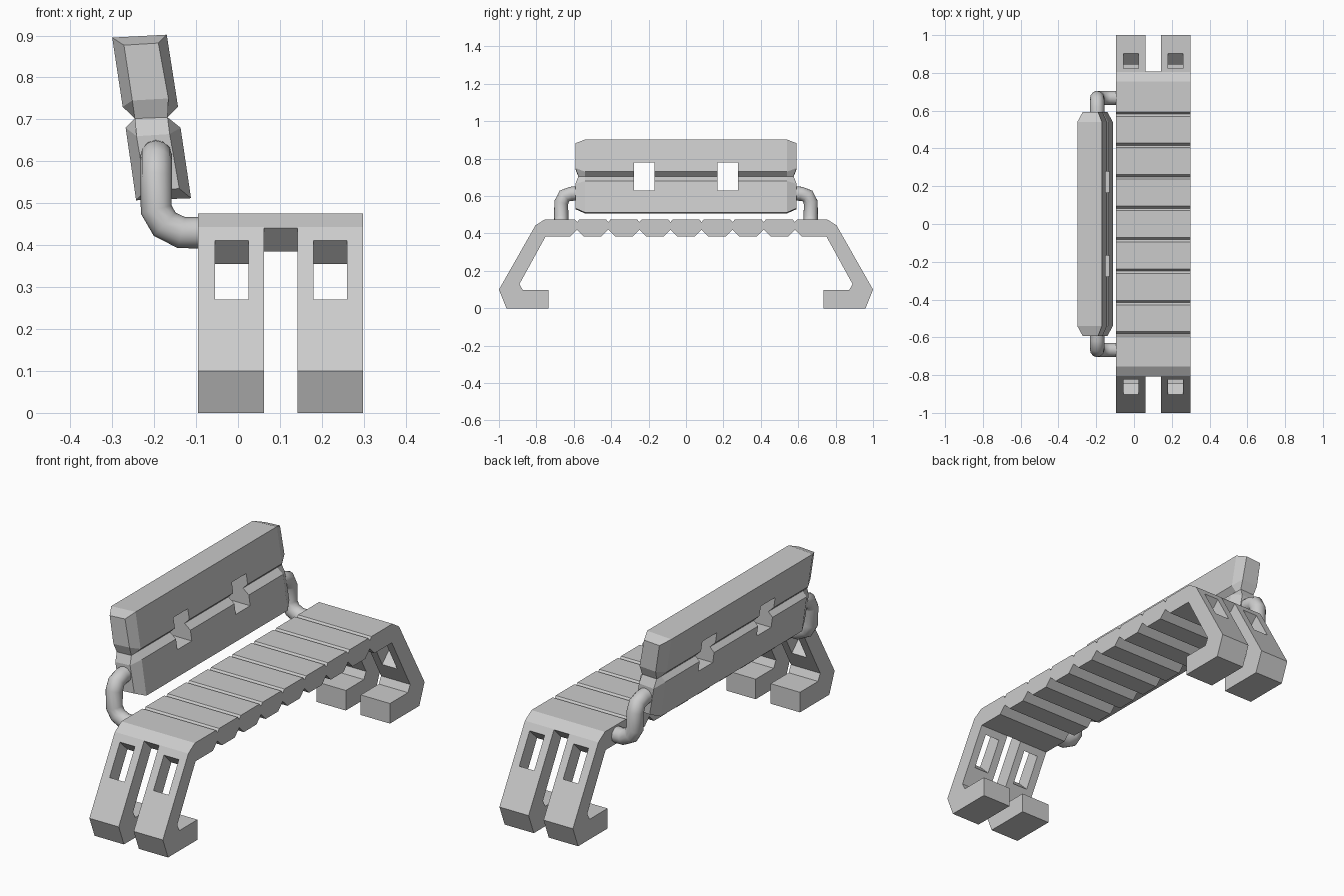
import bpy, bmesh, math

default = bpy.data.objects.get("Cube")
if default:
    bpy.data.objects.remove(default, do_unlink=True)

grey = bpy.data.materials.new("light grey")
grey.use_nodes = True
grey.diffuse_color = (0.6, 0.6, 0.6, 1)
grey.node_tree.nodes["Principled BSDF"].inputs["Base Color"].default_value = grey.diffuse_color


def from_bmesh(name, bm):
    bmesh.ops.recalc_face_normals(bm, faces=bm.faces[:])
    mesh = bpy.data.meshes.new(name)
    bm.to_mesh(mesh)
    bm.free()
    mesh.materials.append(grey)
    obj = bpy.data.objects.new(name, mesh)
    bpy.context.collection.objects.link(obj)
    return obj


def prism(name, profile, x0, x1):
    """Extrude a (y, z) profile along x."""
    bm = bmesh.new()
    face = bm.faces.new([bm.verts.new((x0, y, z)) for y, z in profile])
    new = bmesh.ops.extrude_face_region(bm, geom=[face])["geom"]
    verts = [v for v in new if isinstance(v, bmesh.types.BMVert)]
    bmesh.ops.translate(bm, verts=verts, vec=(x1 - x0, 0, 0))
    return from_bmesh(name, bm)


def bake(obj):
    """Apply all modifiers, or turn a curve into a mesh."""
    dg = bpy.context.evaluated_depsgraph_get()
    dg.update()
    mesh = bpy.data.meshes.new_from_object(obj.evaluated_get(dg))
    name = obj.name
    bpy.data.objects.remove(obj, do_unlink=True)
    result = bpy.data.objects.new(name, mesh)
    bpy.context.collection.objects.link(result)
    return result


def cut(obj, cutters):
    for c in cutters:
        mod = obj.modifiers.new("cut", "BOOLEAN")
        mod.operation, mod.solver, mod.object = "DIFFERENCE", "EXACT", c
        c.hide_render = True
    result = bake(obj)
    for c in cutters:
        bpy.data.objects.remove(c, do_unlink=True)
    return result


SEAT_L, SEAT_R = -0.095, 0.298
FIRST, PITCH, COUNT = -0.582, 0.1663, 7

# Seat slats, chamfered a little above and more below
for i in range(COUNT):
    a = FIRST + i * PITCH
    b = a + PITCH
    prism(f"seat_slat_{i + 1}",
          [(a + 0.012, 0.475), (b - 0.012, 0.475), (b, 0.46), (b, 0.42),
           (b - 0.035, 0.385), (a + 0.035, 0.385), (a, 0.42), (a, 0.46)],
          SEAT_L, SEAT_R)

# End supports: sloping legs with feet, a centre slot and two windows
support = [(0.594, 0.475), (0.755, 0.475), (0.805, 0.443), (1.0, 0.1), (0.96, 0),
           (0.735, 0), (0.735, 0.097), (0.873, 0.097), (0.89, 0.13), (0.75, 0.385),
           (0.617, 0.385), (0.582, 0.42), (0.582, 0.46)]
slot = [(0.87, 0.505), (0.5, 0.135), (0.5, -0.1), (1.1, -0.1), (1.1, 0.505)]
window = [(0.922, 0.51), (1.0025, 0.37), (0.8125, 0.18), (0.732, 0.32)]

for side, name in ((-1, "front"), (1, "back")):
    def flip(points):
        return [(side * y, z) for y, z in points]
    body = prism(f"{name}_leg_support", flip(support), SEAT_L, SEAT_R)
    cut(body, [prism("slot_cutter", flip(slot), 0.062, 0.142),
               prism("window_cutter_a", flip(window), -0.055, 0.025),
               prism("window_cutter_b", flip(window), 0.18, 0.26)])

# Backrest: leaning two-board section with a waist and tapered ends, as (x, z)
section = [(-0.3, 0.895), (-0.17, 0.902), (-0.143, 0.73), (-0.168, 0.705), (-0.137, 0.68),
           (-0.112, 0.512), (-0.243, 0.507), (-0.268, 0.68), (-0.246, 0.702), (-0.275, 0.73)]
end = [(-0.272, 0.877), (-0.19, 0.882), (-0.166, 0.75), (-0.168, 0.705), (-0.163, 0.665),
       (-0.14, 0.535), (-0.22, 0.53), (-0.242, 0.66), (-0.246, 0.702), (-0.252, 0.745)]
WAIST = (3, 8)
bm = bmesh.new()
rings = []
for s, pts, tip in ((-1, end, True), (-1, section, False), (1, section, False), (1, end, True)):
    rings.append([bm.verts.new((x, s * ((0.575 if k in WAIST else 0.592) if tip else 0.54), z))
                  for k, (x, z) in enumerate(pts)])
n = len(section)
for r0, r1 in zip(rings, rings[1:]):
    for k in range(n):
        bm.faces.new((r0[k], r0[(k + 1) % n], r1[(k + 1) % n], r1[k]))
for ring in (rings[0], rings[-1]):
    for quad in ((0, 1, 2, 9), (9, 2, 3, 8), (8, 3, 4, 7), (7, 4, 5, 6)):
        bm.faces.new([ring[k] for k in quad])
backrest = from_bmesh("backrest", bm)
cut(backrest, [prism(f"opening_cutter_{s}",
                     [(s * 0.168, 0.63), (s * 0.278, 0.63), (s * 0.278, 0.78), (s * 0.168, 0.78)],
                     -0.5, 0.2) for s in (-1, 1)])

# Bent tubes joining the seat to the backrest
for side, name in ((-1, "front"), (1, "back")):
    path = [(-0.07, 0.667, 0.43), (-0.135, 0.667, 0.43), (-0.175, 0.667, 0.45),
            (-0.195, 0.667, 0.485), (-0.195, 0.667, 0.565), (-0.195, 0.65, 0.6),
            (-0.195, 0.615, 0.612), (-0.195, 0.56, 0.614)]
    curve = bpy.data.curves.new(f"{name}_tube", "CURVE")
    curve.dimensions = "3D"
    curve.bevel_depth = 0.038
    curve.bevel_resolution = 4
    curve.use_fill_caps = True
    spline = curve.splines.new("POLY")
    spline.points.add(len(path) - 1)
    for p, (x, y, z) in zip(spline.points, path):
        p.co = (x, side * y, z, 1)
    curve.materials.append(grey)
    tube = bpy.data.objects.new(f"{name}_tube", curve)
    bpy.context.collection.objects.link(tube)
    tube = bake(tube)
    bpy.ops.object.select_all(action="DESELECT")
    tube.select_set(True)
    bpy.context.view_layer.objects.active = tube
    bpy.ops.object.shade_smooth_by_angle(angle=math.radians(40))
